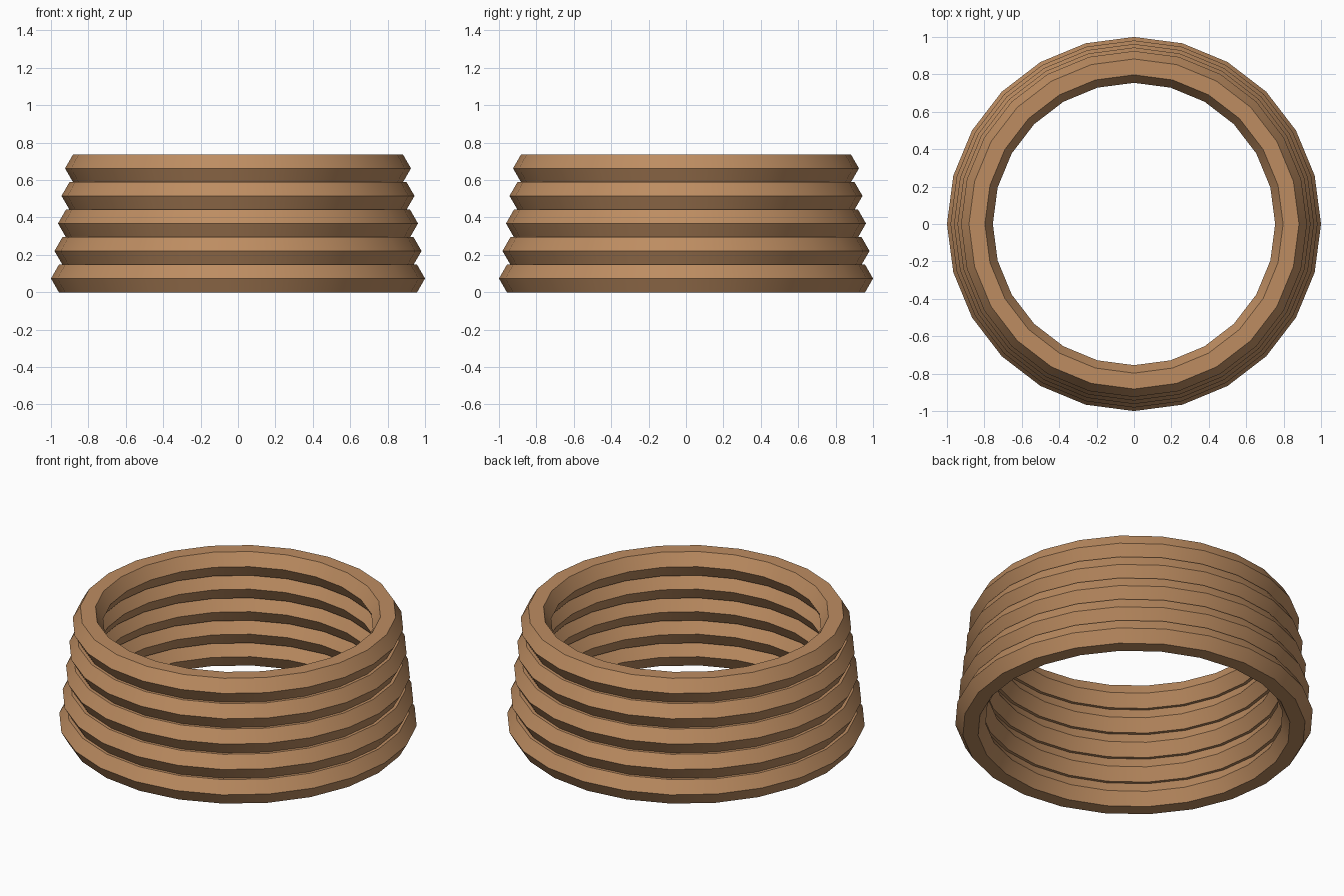
import bpy
import math

if "Cube" in bpy.data.objects:
    bpy.data.objects.remove(bpy.data.objects["Cube"])

RINGS = 5
R_MINOR = 0.085                                  # hexagonal tube radius
HALF = R_MINOR * math.sin(math.radians(60))      # half height of one ring

wood = bpy.data.materials.new("tan_brown")
wood.diffuse_color = (0.51, 0.265, 0.12, 1)
wood.use_nodes = True
wood.node_tree.nodes["Principled BSDF"].inputs["Base Color"].default_value = wood.diffuse_color


def add_ring(index):
    """One hexagonal-section ring; each is slightly smaller than the one below."""
    bpy.ops.mesh.primitive_torus_add(
        major_segments=24, minor_segments=6,
        major_radius=0.915 - 0.0188 * index, minor_radius=R_MINOR,
        location=(0, 0, HALF * (2 * index + 1)))
    ring = bpy.context.object
    ring.name = f"stacked_ring_{index + 1}"
    ring.data.materials.append(wood)
    # Smooth around the ring, sharp across the hexagonal section
    bpy.ops.object.shade_smooth_by_angle(angle=math.radians(30))


# Tapering stack of rings
for i in range(RINGS):
    add_ring(i)
